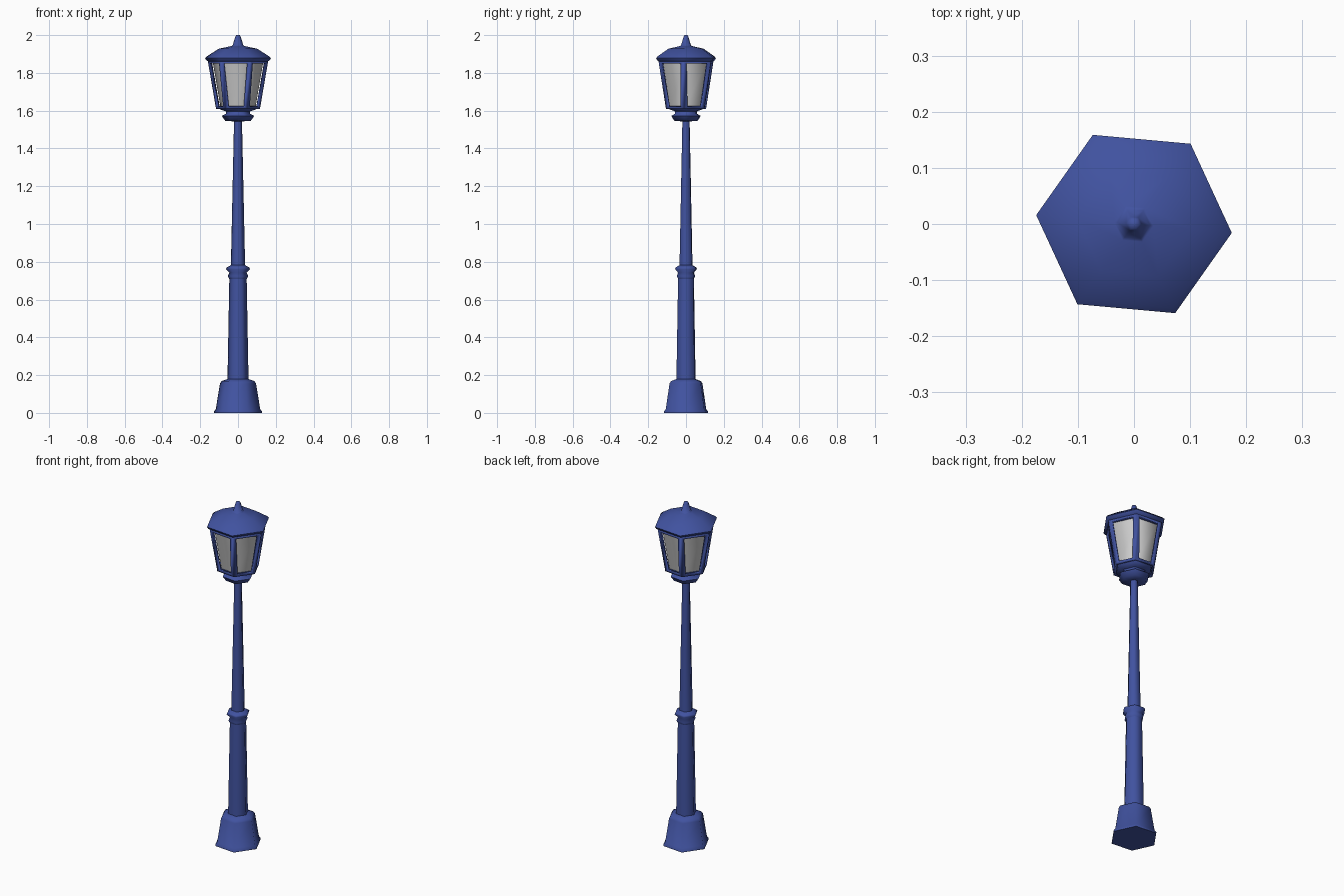
import bpy, bmesh
from math import cos, sin, radians

if "Cube" in bpy.data.objects:
    bpy.data.objects.remove(bpy.data.objects["Cube"])

SIDES, TURN = 6, -5.2


def material(name, colour):
    m = bpy.data.materials.new(name)
    m.diffuse_color = colour
    m.use_nodes = True
    m.node_tree.nodes["Principled BSDF"].inputs["Base Color"].default_value = m.diffuse_color
    return m


blue = material("blue_paint", (0.052, 0.085, 0.35, 1))
pale = material("pale_glass", (0.62, 0.62, 0.6, 1))


def finish(bm, name, mat, angle=65):
    bmesh.ops.recalc_face_normals(bm, faces=bm.faces)
    me = bpy.data.meshes.new(name)
    bm.to_mesh(me)
    bm.free()
    me.materials.append(mat)
    ob = bpy.data.objects.new(name, me)
    bpy.context.collection.objects.link(ob)
    bpy.ops.object.select_all(action='DESELECT')
    ob.select_set(True)
    bpy.context.view_layer.objects.active = ob
    bpy.ops.object.shade_smooth_by_angle(angle=radians(angle))
    return ob


def hex_lathe(profile, caps=True):
    """Six-sided body through (radius, height) points."""
    bm = bmesh.new()
    rings = []
    for r, z in profile:
        angles = [radians(TURN + 360 * i / SIDES) for i in range(SIDES)]
        rings.append([bm.verts.new((r * cos(a), r * sin(a), z)) for a in angles])
    for low, high in zip(rings, rings[1:]):
        for i in range(SIDES):
            j = (i + 1) % SIDES
            bm.faces.new((low[i], low[j], high[j], high[i]))
    if caps:
        bm.faces.new(rings[0][::-1])
        bm.faces.new(rings[-1])
    return bm


# Foot, post, collar and lantern holder
finish(hex_lathe([(0.128, 0), (0.128, 0.008), (0.118, 0.02), (0.096, 0.155),
                  (0.088, 0.168), (0.052, 0.18)]), "foot", blue)
finish(hex_lathe([(0.056, 0.17), (0.046, 0.715)]), "lower_post", blue)
finish(hex_lathe([(0.044, 0.705), (0.054, 0.724), (0.046, 0.742), (0.064, 0.762),
                  (0.060, 0.770), (0.038, 0.782)]), "collar", blue)
finish(hex_lathe([(0.038, 0.77), (0.021, 1.55)]), "upper_post", blue)
finish(hex_lathe([(0.02, 1.543), (0.068, 1.546), (0.086, 1.572), (0.064, 1.584),
                  (0.064, 1.596), (0.098, 1.608), (0.104, 1.622)]),
       "lantern_holder", blue)

# Lantern frame: six open windows with thickness
bm = hex_lathe([(0.103, 1.612), (0.146, 1.862)], caps=False)
bmesh.ops.recalc_face_normals(bm, faces=bm.faces)
panes = list(bm.faces)
bmesh.ops.inset_individual(bm, faces=panes, thickness=0.017)
bmesh.ops.delete(bm, geom=panes, context='FACES')
frame = finish(bm, "lantern_frame", blue, 40)
mod = frame.modifiers.new("thickness", 'SOLIDIFY')
mod.thickness, mod.offset = 0.014, -1

# Glass
finish(hex_lathe([(0.092, 1.612), (0.135, 1.862)], caps=False), "glass", pale)

# Roof and finial
finish(hex_lathe([(0.140, 1.852), (0.168, 1.866), (0.175, 1.878), (0.165, 1.888),
                  (0.102, 1.928), (0.035, 1.942), (0.029, 1.945), (0.014, 1.992),
                  (0.009, 2.0)]), "roof", blue)
